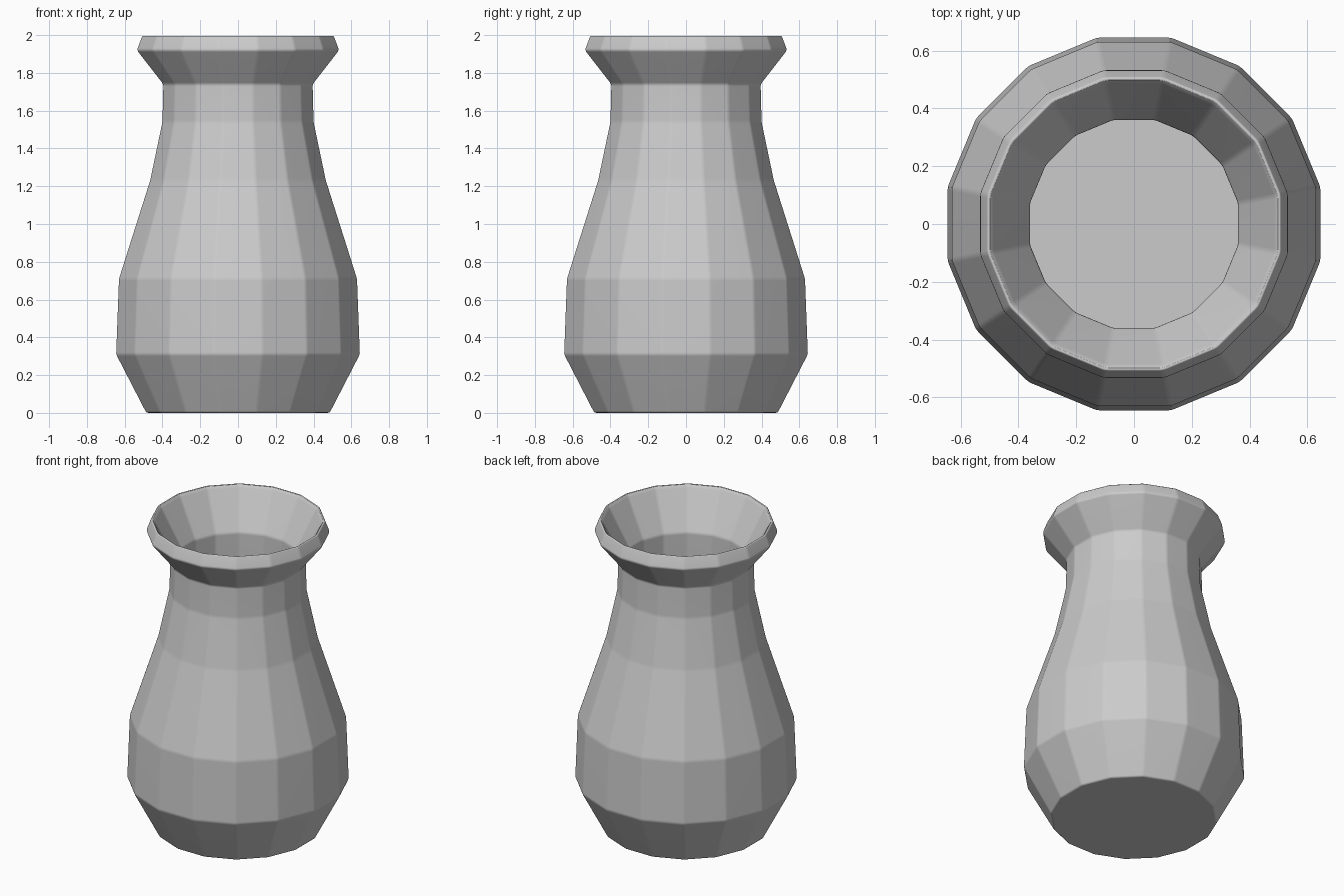
import bpy, bmesh
from math import pi, cos, sin

cube = bpy.data.objects.get("Cube")
if cube:
    bpy.data.objects.remove(cube, do_unlink=True)

SIDES = 16

# One clay colour for the whole vessel
clay = bpy.data.materials.new("grey_clay")
clay.use_nodes = True
clay.diffuse_color = (0.6, 0.6, 0.6, 1)
clay.node_tree.nodes["Principled BSDF"].inputs["Base Color"].default_value = (0.6, 0.6, 0.6, 1)

# Profile (distance to flat side, height): outer wall upward, then inner wall down
outer = [(0.485, 0), (0.645, 0.31), (0.63, 0.71), (0.465, 1.23),
         (0.40, 1.54), (0.395, 1.74), (0.535, 1.92), (0.505, 2.0)]
inner = [(0.49, 1.985), (0.36, 1.74), (0.36, 1.54), (0.425, 1.23),
         (0.59, 0.71), (0.605, 0.31), (0.46, 0.04)]

# Vase body: faceted rings joined by quads, closed by a base and an inner floor
bm = bmesh.new()
rings = []
for r, z in outer + inner:
    radius = r / cos(pi / SIDES)
    angles = [(i + 0.5) * 2 * pi / SIDES for i in range(SIDES)]
    rings.append([bm.verts.new((radius * cos(a), radius * sin(a), z)) for a in angles])
for low, high in zip(rings, rings[1:]):
    for i in range(SIDES):
        j = (i + 1) % SIDES
        bm.faces.new((low[i], low[j], high[j], high[i]))
bm.faces.new(rings[0][::-1])
bm.faces.new(rings[-1])
bmesh.ops.recalc_face_normals(bm, faces=bm.faces)

mesh = bpy.data.meshes.new("vase_body")
bm.to_mesh(mesh)
bm.free()
mesh.materials.append(clay)
vase = bpy.data.objects.new("vase_body", mesh)
bpy.context.collection.objects.link(vase)
mesh.shade_smooth()

# Softened facet edges with flat-looking panels between them
bevel = vase.modifiers.new("soft_edges", "BEVEL")
bevel.width = 0.02
bevel.segments = 2
bevel.limit_method = "ANGLE"
bevel.angle_limit = 0.1
weighted = vase.modifiers.new("panel_normals", "WEIGHTED_NORMAL")
weighted.keep_sharp = True
